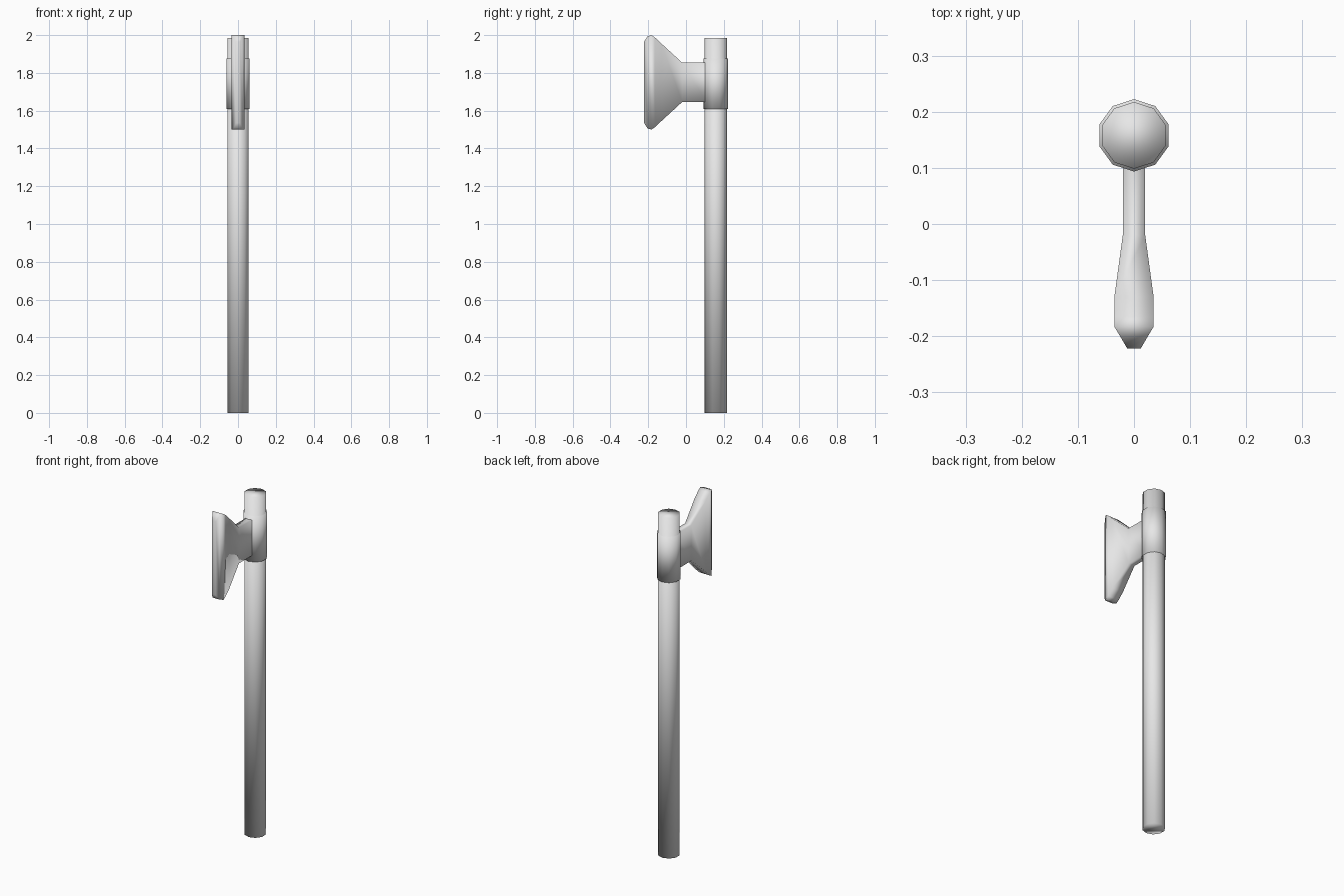
import bpy, bmesh, math

cube = bpy.data.objects.get("Cube")
if cube:
    bpy.data.objects.remove(cube, do_unlink=True)

grey = bpy.data.materials.new("plain_grey")
grey.use_nodes = True
grey.diffuse_color = (0.8, 0.8, 0.8, 1)
grey.node_tree.nodes["Principled BSDF"].inputs["Base Color"].default_value = (0.8, 0.8, 0.8, 1)

POLE_Y = 0.158


def loft(name, rings, cap_start=True):
    """Join matching rings of points into one smooth part."""
    bm = bmesh.new()
    loops = [[bm.verts.new(p) for p in ring] for ring in rings]
    for a, b in zip(loops, loops[1:]):
        for i in range(len(a)):
            j = (i + 1) % len(a)
            bm.faces.new((a[i], a[j], b[j], b[i]))
    if cap_start:
        bm.faces.new(loops[0][::-1])
    bm.faces.new(loops[-1])
    bmesh.ops.recalc_face_normals(bm, faces=bm.faces)
    for face in bm.faces:
        face.smooth = True
    mesh = bpy.data.meshes.new(name)
    bm.to_mesh(mesh)
    bm.free()
    mesh.materials.append(grey)
    obj = bpy.data.objects.new(name, mesh)
    bpy.context.collection.objects.link(obj)
    return obj


def decagon(radius, z):
    angles = [math.pi / 2 + i * math.tau / 10 for i in range(10)]
    return [(radius * math.cos(a), POLE_Y + radius * math.sin(a), z) for a in angles]


def section(y, half_width, half_height, mid_z=1.75):
    """Upright rectangle across the axe head."""
    w, h = half_width, half_height
    return [(-w, y, mid_z - h), (w, y, mid_z - h), (w, y, mid_z + h), (-w, y, mid_z + h)]


# Long ten-sided pole and the collar around its top
loft("handle", [decagon(0.0595, 0), decagon(0.0595, 1.985)])
loft("collar", [decagon(0.0645, 1.61), decagon(0.0645, 1.875)])

# Neck flaring into the blade, then tapering to the cutting edge
loft("axe_head", [
    section(0.11, 0.02, 0.104),
    section(-0.02, 0.02, 0.104),
    section(-0.13, 0.035, 0.205),
    section(-0.165, 0.035, 0.238),
    section(-0.183, 0.035, 0.25),
    section(-0.203, 0.023, 0.244),
    section(-0.222, 0.012, 0.215),
], cap_start=False)
